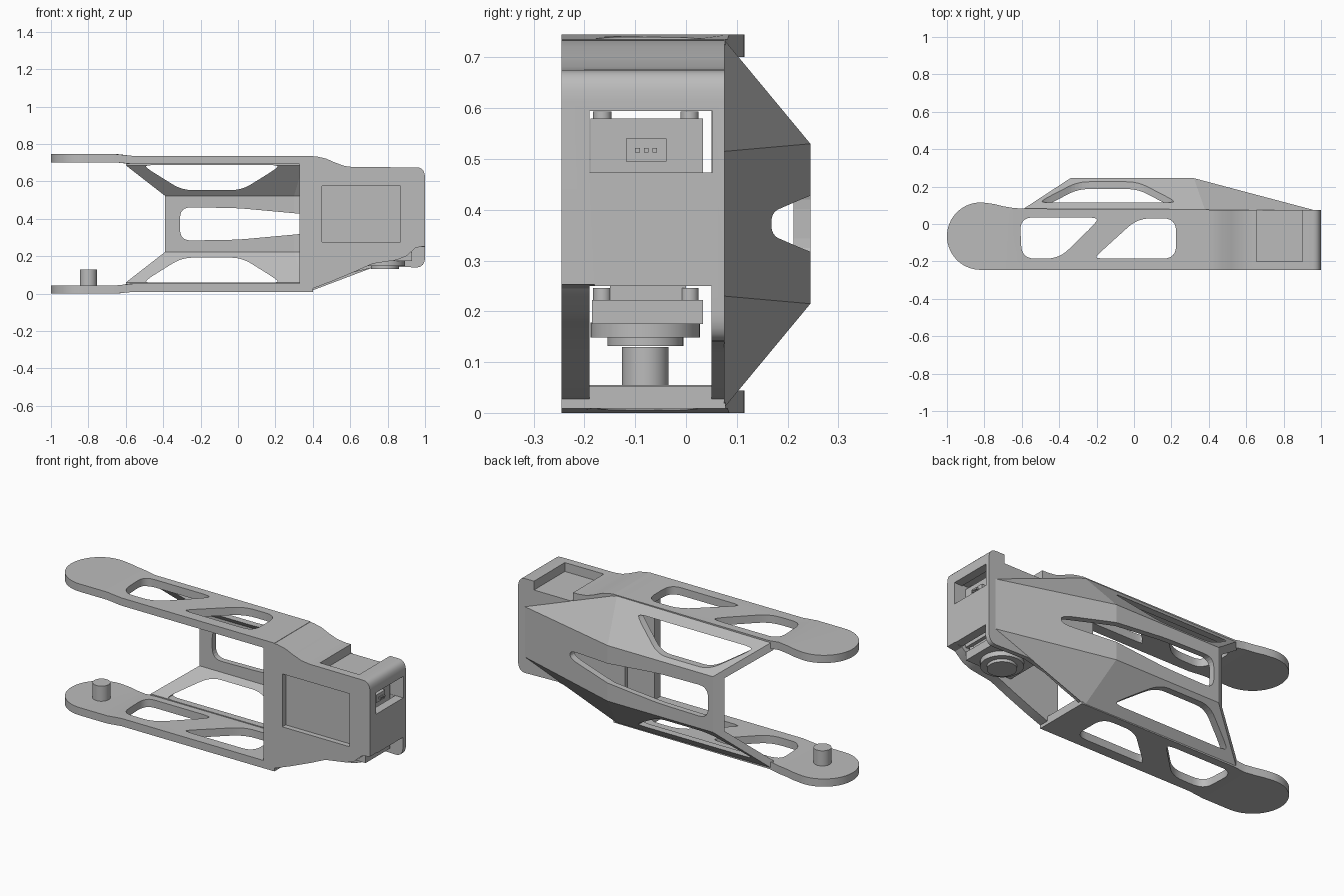
import bpy, bmesh, math
from mathutils import Vector

if "Cube" in bpy.data.objects:
    bpy.data.objects.remove(bpy.data.objects["Cube"], do_unlink=True)

H = 0.745  # overall height; the frame mirrors about half of it
GREY = bpy.data.materials.new("light grey")
GREY.use_nodes = True
GREY.diffuse_color = (0.5, 0.5, 0.5, 1)
GREY.node_tree.nodes["Principled BSDF"].inputs["Base Color"].default_value = (0.5, 0.5, 0.5, 1)


def finish(name, bm):
    bmesh.ops.recalc_face_normals(bm, faces=bm.faces)
    mesh = bpy.data.meshes.new(name)
    bm.to_mesh(mesh)
    bm.free()
    mesh.materials.append(GREY)
    ob = bpy.data.objects.new(name, mesh)
    bpy.context.collection.objects.link(ob)
    return ob


def rounded(pts, r, steps=6):
    """Polygon with each corner replaced by a smooth curve of reach r."""
    out = []
    for i, p in enumerate(pts):
        p, a, b = Vector(p), Vector(pts[i - 1]), Vector(pts[(i + 1) % len(pts)])
        s = p + (a - p).normalized() * min(r, (a - p).length * 0.45)
        e = p + (b - p).normalized() * min(r, (b - p).length * 0.45)
        for k in range(steps + 1):
            t = k / steps
            out.append(s * (1 - t) ** 2 + p * 2 * t * (1 - t) + e * t * t)
    return out


def prism(name, pts, axis, lo, hi, cuts=()):
    bm = bmesh.new()
    put = (lambda p, h: (p[0], h, p[1])) if axis == "y" else (lambda p, h: (p[0], p[1], h))
    face = bm.faces.new([bm.verts.new(put(p, lo)) for p in pts])
    ext = bmesh.ops.extrude_face_region(bm, geom=[face])
    shift = Vector((0, hi - lo, 0) if axis == "y" else (0, 0, hi - lo))
    bmesh.ops.translate(bm, vec=shift, verts=[v for v in ext["geom"] if isinstance(v, bmesh.types.BMVert)])
    for x in cuts:
        bmesh.ops.bisect_plane(bm, geom=bm.verts[:] + bm.edges[:] + bm.faces[:],
                               plane_co=(x, 0, 0), plane_no=(1, 0, 0))
    return finish(name, bm)


def box(name, x, y, z):
    return prism(name, [(x[0], y[0]), (x[1], y[0]), (x[1], y[1]), (x[0], y[1])], "z", *z)


def hull(name, pts):
    bm = bmesh.new()
    for p in pts:
        bm.verts.new(p)
    bmesh.ops.convex_hull(bm, input=bm.verts[:])
    bmesh.ops.dissolve_limit(bm, angle_limit=0.01, verts=bm.verts[:], edges=bm.edges[:])
    return finish(name, bm)


def cylinder(name, x, y, r, z0, z1):
    n = 40
    ring = [(x + r * math.cos(math.tau * i / n), y + r * math.sin(math.tau * i / n)) for i in range(n)]
    return smooth(prism(name, ring, "z", z0, z1))


def cut(ob, cutters):
    bpy.context.view_layer.objects.active = ob
    for c in cutters:
        mod = ob.modifiers.new("cut", "BOOLEAN")
        mod.operation, mod.solver, mod.object = "DIFFERENCE", "EXACT", c
        bpy.ops.object.modifier_apply(modifier=mod.name)
        bpy.data.objects.remove(c, do_unlink=True)


def smooth(ob):
    bpy.ops.object.select_all(action="DESELECT")
    ob.select_set(True)
    bpy.context.view_layer.objects.active = ob
    bpy.ops.object.shade_smooth_by_angle(angle=math.radians(25))
    return ob


def both(pts):
    """3D points plus their mirror images in height."""
    return pts + [(x, y, H - z) for x, y, z in pts]


# Side plates: round tip, straight front edge, two slanted windows
tip_x, tip_y, tip_r = -0.82, -0.065, 0.18
arc = [(tip_x + tip_r * math.cos(a), tip_y + tip_r * math.sin(a))
       for a in [math.radians(80 + 190 * i / 32) for i in range(33)]]
outline = arc + [(0.4, -0.245), (0.4, 0.078), (-0.58, 0.082), (-0.64, 0.085), (-0.7, 0.095), (-0.75, 0.107)]
hole_a = [(-0.61, 0.035), (-0.19, 0.035), (-0.21, 0.0), (-0.4, -0.185), (-0.6, -0.185)]
hole_b = [(-0.21, -0.185), (0.225, -0.185), (0.225, 0.03), (0.02, 0.03), (-0.19, -0.16)]
for name, top in (("upper_plate", True), ("lower_plate", False)):
    plate = prism(name, outline, "z", 0.692, 0.736, cuts=(-0.65, -0.56))
    for v in plate.data.vertices:
        if v.co.x < -0.6:
            v.co.z += 0.009
        if not top:
            v.co.z = H - v.co.z
    if not top:
        plate.data.flip_normals()
    cut(plate, [prism("window_cutter", rounded(h, 0.07), "z", -0.1, 0.9) for h in (hole_a, hole_b)])
    smooth(plate)

# Pivot post on the lower plate
cylinder("pivot_post", -0.8, -0.08, 0.046, 0.04, 0.13)

# Body: side profile hollowed out, open below and towards the plates
profile = [(0.33, 0.01), (0.36, 0.012), (0.5, 0.065), (0.62, 0.115), (0.75, 0.145)]
profile += rounded([(0.9, 0.14), (1.0, 0.14), (1.0, 0.675), (0.9, 0.675)], 0.06)[7:21]
profile += [(0.62, 0.676), (0.57, 0.682), (0.52, 0.7), (0.47, 0.722), (0.42, 0.733), (0.37, 0.736), (0.33, 0.736)]
body = prism("body_shell", profile, "y", -0.245, 0.076)
cavity = [(0.2, 0.055), (0.345, 0.055), (0.345, -0.1), (0.95, -0.1), (0.95, 0.6),
          (0.6, 0.6), (0.42, 0.692), (0.2, 0.692)]
front_trim = [(0.6, 0.0), (0.62, 0.115), (0.72, 0.16), (0.85, 0.18), (0.9, 0.2), (0.95, 0.245), (1.1, 0.27), (1.1, 0.0)]
cut(body, [
    prism("cavity_cutter", cavity, "y", -0.19, 0.05),
    box("end_opening_cutter", (0.9, 1.1), (-0.19, 0.05), (-0.1, 0.25)),
    box("end_window_cutter", (0.9, 1.1), (-0.19, 0.052), (0.473, 0.595)),
    prism("front_trim_cutter", front_trim, "y", -0.3, -0.18),
    box("front_pocket_cutter", (0.45, 0.87), (-0.3, -0.215), (0.275, 0.575)),
    box("top_pocket_cutter", (0.655, 0.9), (-0.2, 0.2), (0.625, 0.8)),
])
smooth(body)

# Faceted brace bridging the back of both plates
brace = hull("rear_brace", both([(-0.6, 0.075, 0.735), (-0.34, 0.245, 0.53), (0.32, 0.245, 0.53),
                                 (0.38, 0.075, 0.735), (0.96, 0.075, 0.515)]))
hollow = hull("hollow_cutter", both([(-1.0, 0.212, 0.523), (-1.0, 0.069, 0.693), (-1.0, 0.0, 0.693),
                                     (0.3, 0.212, 0.523), (0.35, 0.069, 0.693), (0.35, 0.0, 0.693),
                                     (0.82, 0.07, 0.5), (0.82, 0.0, 0.5)]))
back_window = [(-0.31, 0.283), (0.0, 0.288), (0.33, 0.318), (0.61, 0.35),
               (0.61, 0.395), (0.33, 0.427), (0.0, 0.457), (-0.31, 0.462)]
slant_window = [(-0.5, 0.687), (-0.48, 0.665), (-0.3, 0.553), (0.02, 0.553), (0.2, 0.665), (0.22, 0.687)]
low_window = [(x, H - z) for x, z in slant_window]
cut(brace, [hollow] + [prism("window_cutter", rounded(w, 0.06), "y", 0.0, 0.4)
                       for w in (back_window, slant_window, low_window)])

# Motor inside the body, its output disc facing down
mx, my = 0.785, -0.08
box("motor_case", (0.62, 0.93), (-0.188, 0.033), (0.25, 0.58))
box("motor_flange", (0.64, 0.93), (-0.185, 0.033), (0.175, 0.222))
box("motor_neck", (0.66, 0.91), (-0.15, 0.0), (0.22, 0.255))
cylinder("output_disc", mx, my, 0.108, 0.148, 0.178)
cylinder("output_hub", mx, my, 0.075, 0.132, 0.15)
for sx in (0.68, 0.9):
    for sy in (-0.165, 0.007):
        cylinder("case_screw", sx, sy, 0.018, 0.575, 0.594)
        cylinder("flange_screw", sx, sy, 0.018, 0.22, 0.246)
box("connector", (0.92, 0.95), (-0.118, -0.038), (0.495, 0.54))
for i in range(3):
    box("connector_pin", (0.94, 0.965), (-0.1 + 0.017 * i, -0.091 + 0.017 * i), (0.513, 0.522))
